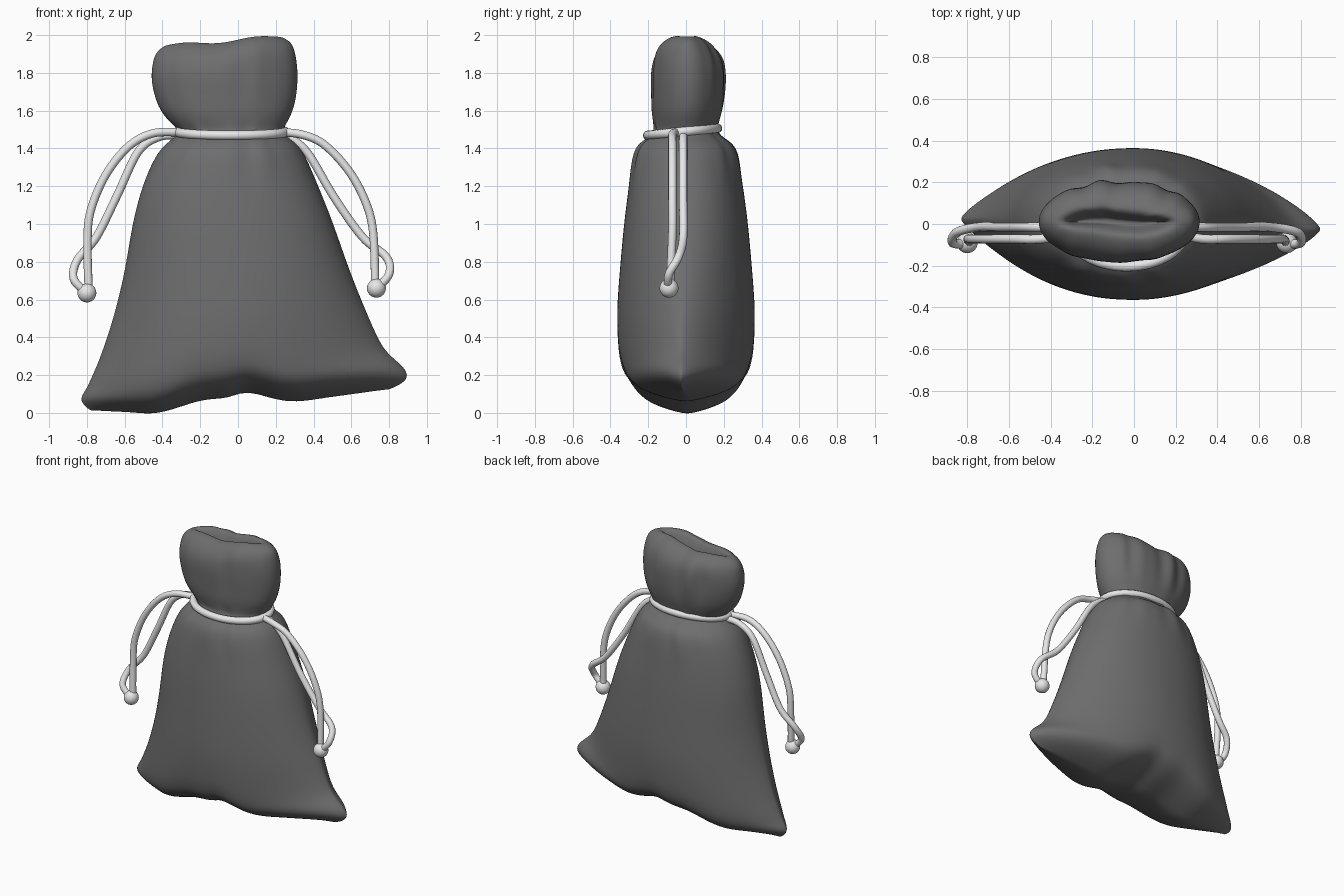
import bpy, bmesh, math
from mathutils import Vector

cube = bpy.data.objects.get("Cube")
if cube:
    bpy.data.objects.remove(cube, do_unlink=True)


def make_material(name, grey):
    mat = bpy.data.materials.new(name)
    mat.use_nodes = True
    colour = (grey, grey, grey, 1)
    mat.diffuse_color = colour
    mat.node_tree.nodes["Principled BSDF"].inputs["Base Color"].default_value = colour
    return mat


cloth = make_material("dark grey cloth", 0.155)
cord = make_material("pale cord", 0.8)


def smoothstep(a, b, v):
    t = max(0, min(1, (v - a) / (b - a)))
    return t * t * (3 - 2 * t)


def spline(points, steps):
    """Catmull-Rom samples through a list of tuples."""
    pts = [Vector(p) for p in points]
    out = []
    for i in range(len(pts) - 1):
        a, b, c, d = pts[max(i - 1, 0)], pts[i], pts[i + 1], pts[min(i + 2, len(pts) - 1)]
        for k in range(steps):
            t = k / steps
            out.append(0.5 * (2 * b + (c - a) * t + (2 * a - 5 * b + 4 * c - d) * t ** 2
                              + (3 * b - a - 3 * c + d) * t ** 3))
    return out + [pts[-1]]


# Wavy bottom seam: x, height
SEAM = spline([(-.9, .02), (-.6, .005), (-.42, .0), (-.2, .065), (-.05, .08), (.05, .11),
               (.27, .06), (.5, .085), (.8, .125), (.95, .13)], 6)


def seam_height(x):
    for p, q in zip(SEAM, SEAM[1:]):
        if x <= q.x:
            return p.y + (q.y - p.y) * max(0, (x - p.x) / (q.x - p.x))
    return SEAM[-1].y


# Sack sections: (height, left x, right x, half depth), base to mouth
BODY = [(0, -.78, .80, .02), (.02, -.81, .855, .125), (.06, -.833, .897, .245),
        (.12, -.80, .875, .32), (.2, -.765, .80, .348), (.3, -.725, .745, .36),
        (.5, -.66, .675, .365), (.75, -.60, .59, .35), (1, -.558, .505, .328),
        (1.2, -.505, .425, .302), (1.35, -.44, .36, .28), (1.42, -.385, .315, .248),
        (1.46, -.335, .265, .195), (1.49, -.31, .24, .17)]
HEAD = [(1.53, -.35, .255, .172), (1.6, -.41, .29, .187), (1.7, -.445, .312, .193),
        (1.8, -.458, .315, .193), (1.88, -.452, .303, .178), (1.94, -.435, .28, .135),
        (1.972, -.38, .22, .075), (1.955, -.33, .17, .045), (1.915, -.31, .15, .025),
        (1.88, -.28, .12, .012)]


def pleat(angle, h, u):
    """Gathered cloth near the neck and deeper folds in the ruffle."""
    wave = math.sin(11 * angle + .6) + .6 * math.sin(17 * angle + 2)
    gather = smoothstep(1.15, 1.42, h) * (1 - smoothstep(1.5, 1.56, h)) * .022
    ruffle = smoothstep(1.52, 1.8, h) * (.033 + .018 * math.sin(angle))
    return 1 + wave * (gather + ruffle) * (1 - abs(u) ** 4)


# The sack: pillow-like at the base, fuller on its right, oval at the neck
SEGMENTS = 80
HALF = SEGMENTS // 2
bm = bmesh.new()
rings = []
for h, left, right, depth in spline(BODY + HEAD, 2):
    low = 1 - smoothstep(.1, 1.2, h)
    ring = []
    for i in range(SEGMENTS):
        a = math.tau * i / SEGMENTS
        u, s = math.cos(a), math.sin(a)
        x = (left + right) / 2 + (right - left) / 2 * u
        fullness = 2.15 + low * (-.35 if u > 0 else .15)
        bulge = max(0, 1 - abs(u) ** fullness) ** (.5 + .2 * low)
        y = math.copysign(bulge, s) * depth * pleat(a, h, u)
        y += .01 * smoothstep(1.5, 1.7, h) - .012 * math.sin(3 * u) * smoothstep(1.8, 1.95, h)
        y -= .025 * u ** 3 * low
        z = h + seam_height(x) * (1 - smoothstep(0, .9, h))
        # Uneven, lopsided mouth
        z += (.085 * x + .006 + .009 * math.sin(16 * x)) * smoothstep(1.6, 1.95, h)
        ring.append(bm.verts.new((x, y, z)))
    rings.append(ring)
for lower, upper in zip(rings, rings[1:]):
    for i in range(SEGMENTS):
        j = (i + 1) % SEGMENTS
        bm.faces.new((lower[i], lower[j], upper[j], upper[i]))
# Close base seam and mouth crease with strips from front to back
for ring in (rings[0], rings[-1]):
    for i in range(HALF):
        strip = (ring[i], ring[i + 1], ring[SEGMENTS - i - 1], ring[-i])
        bm.faces.new(list(dict.fromkeys(strip)))
bmesh.ops.recalc_face_normals(bm, faces=bm.faces)
for face in bm.faces:
    face.smooth = True
mesh = bpy.data.meshes.new("sack")
bm.to_mesh(mesh)
bm.free()
mesh.materials.append(cloth)
sack = bpy.data.objects.new("sack", mesh)
bpy.context.collection.objects.link(sack)
sack.modifiers.new("smooth", "SUBSURF").levels = 1


def tube(name, points, radius, closed=False):
    curve = bpy.data.curves.new(name, "CURVE")
    curve.dimensions = "3D"
    curve.bevel_depth = radius
    curve.bevel_resolution = 4
    curve.use_fill_caps = True
    line = curve.splines.new("POLY")
    line.points.add(len(points) - 1)
    for point, co in zip(line.points, points):
        point.co = (*co, 1)
    line.use_cyclic_u = closed
    line.use_smooth = True
    curve.materials.append(cord)
    obj = bpy.data.objects.new(name, curve)
    bpy.context.collection.objects.link(obj)


# Tilted loop round the neck
loop = []
for i in range(64):
    a = math.tau * i / 64
    y = .185 * math.sin(a)
    loop.append((-.035 + .285 * math.cos(a), y - .018, 1.488 + y * .1))
tube("neck_cord", loop, .025, closed=True)

# Hanging cords: an arched front strand and a hooked rear strand on each side
STRANDS = {
    "right_front_cord": [(-.30, -.05, 1.485), (-.45, -.072, 1.48), (-.58, -.072, 1.41),
                         (-.70, -.072, 1.26), (-.78, -.072, 1.07), (-.797, -.072, .9), (-.79, -.085, .64)],
    "right_rear_cord": [(-.30, -.015, 1.47), (-.42, -.015, 1.46), (-.53, -.015, 1.38), (-.64, -.015, 1.15),
                        (-.75, -.015, .93), (-.85, -.04, .81), (-.87, -.09, .71), (-.80, -.095, .635)],
    "left_front_cord": [(.22, -.05, 1.485), (.33, -.072, 1.475), (.45, -.072, 1.425),
                        (.58, -.072, 1.29), (.67, -.072, 1.13), (.715, -.072, .96), (.727, -.085, .66)],
    "left_rear_cord": [(.22, -.015, 1.48), (.30, -.015, 1.44), (.38, -.015, 1.36), (.51, -.015, 1.14),
                       (.66, -.015, .93), (.785, -.04, .825), (.80, -.09, .735), (.735, -.095, .66)],
}
for name, points in STRANDS.items():
    tube(name, spline(points, 8), .022)

# Round end knots
for name, x, z in (("right_knot", -.80, .635), ("left_knot", .733, .66)):
    bpy.ops.mesh.primitive_uv_sphere_add(segments=24, ring_count=16, radius=.05, location=(x, -.09, z))
    knot = bpy.context.object
    knot.name = name
    knot.data.materials.append(cord)
    bpy.ops.object.shade_smooth()
